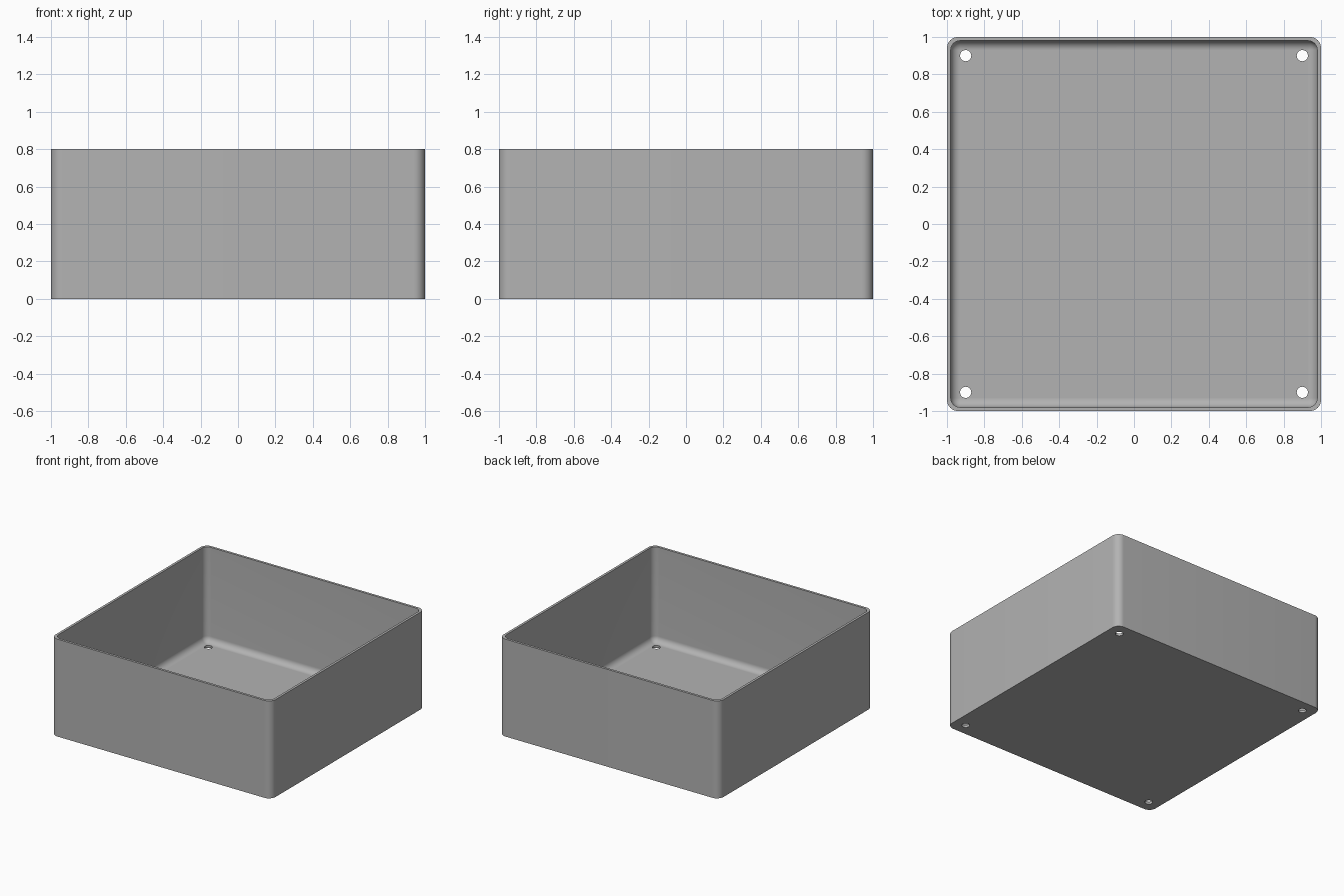
import bpy
import bmesh
from math import sin, cos, pi

HEIGHT, WALL, FLOOR = 0.8, 0.02, 0.02
OUTER_R, INNER_R, HOLE_R, HOLE_POS = 0.06, 0.05, 0.03, 0.9
STEPS = 10

cube = bpy.data.objects.get("Cube")
if cube:
    bpy.data.objects.remove(cube)

grey = bpy.data.materials.new("plain grey")
grey.use_nodes = True
colour = (0.45, 0.45, 0.45, 1)
grey.diffuse_color = colour
grey.node_tree.nodes["Principled BSDF"].inputs["Base Color"].default_value = colour


def rounded_ring(bm, centre, radius, z):
    """Square outline with rounded corners; centre is the corner arc centre."""
    ring = []
    for q in range(4):
        sx = 1 if q in (0, 3) else -1
        sy = 1 if q in (0, 1) else -1
        for i in range(STEPS + 1):
            a = (q + i / STEPS) * pi / 2
            ring.append(bm.verts.new((sx * centre + radius * cos(a),
                                      sy * centre + radius * sin(a), z)))
    return ring


def bridge(bm, a, b):
    for i in range(len(a)):
        j = (i + 1) % len(a)
        bm.faces.new((a[i], a[j], b[j], b[i]))


# Tray: outer wall, rim, inner wall, then a fillet down to the floor
bm = bmesh.new()
out_c = 1 - OUTER_R
in_c = 1 - WALL - INNER_R
profile = [(out_c, OUTER_R, 0), (out_c, OUTER_R, HEIGHT), (in_c, INNER_R, HEIGHT)]
for i in range(STEPS):
    t = i / STEPS * pi / 2
    profile.append((in_c, INNER_R * cos(t), FLOOR + INNER_R * (1 - sin(t))))
profile.append((in_c, 0.0005, FLOOR))
rings = [rounded_ring(bm, *p) for p in profile]
for lower, upper in zip(rings, rings[1:]):
    bridge(bm, lower, upper)
bm.faces.new(rings[0][::-1])
bm.faces.new(rings[-1])
bmesh.ops.recalc_face_normals(bm, faces=bm.faces)
mesh = bpy.data.meshes.new("tray")
bm.to_mesh(mesh)
bm.free()
tray = bpy.data.objects.new("tray", mesh)
bpy.context.collection.objects.link(tray)
mesh.materials.append(grey)

# Four screw holes through the floor
bm = bmesh.new()
for sx in (-1, 1):
    for sy in (-1, 1):
        made = bmesh.ops.create_cone(bm, cap_ends=True, segments=32, radius1=HOLE_R,
                                     radius2=HOLE_R, depth=0.3)
        bmesh.ops.translate(bm, verts=made["verts"], vec=(sx * HOLE_POS, sy * HOLE_POS, 0))
mesh = bpy.data.meshes.new("hole_cutter")
bm.to_mesh(mesh)
bm.free()
mesh.materials.append(grey)
cutter = bpy.data.objects.new("hole_cutter", mesh)
bpy.context.collection.objects.link(cutter)
cut = tray.modifiers.new("screw_holes", "BOOLEAN")
cut.operation = "DIFFERENCE"
cut.solver = "EXACT"
cut.object = cutter

# Apply the cut, drop the cutter and smooth the rounded parts
bpy.ops.object.select_all(action="DESELECT")
tray.select_set(True)
bpy.context.view_layer.objects.active = tray
bpy.ops.object.modifier_apply(modifier=cut.name)
bpy.data.objects.remove(cutter)
bpy.ops.object.shade_smooth_by_angle(angle=pi / 6)
